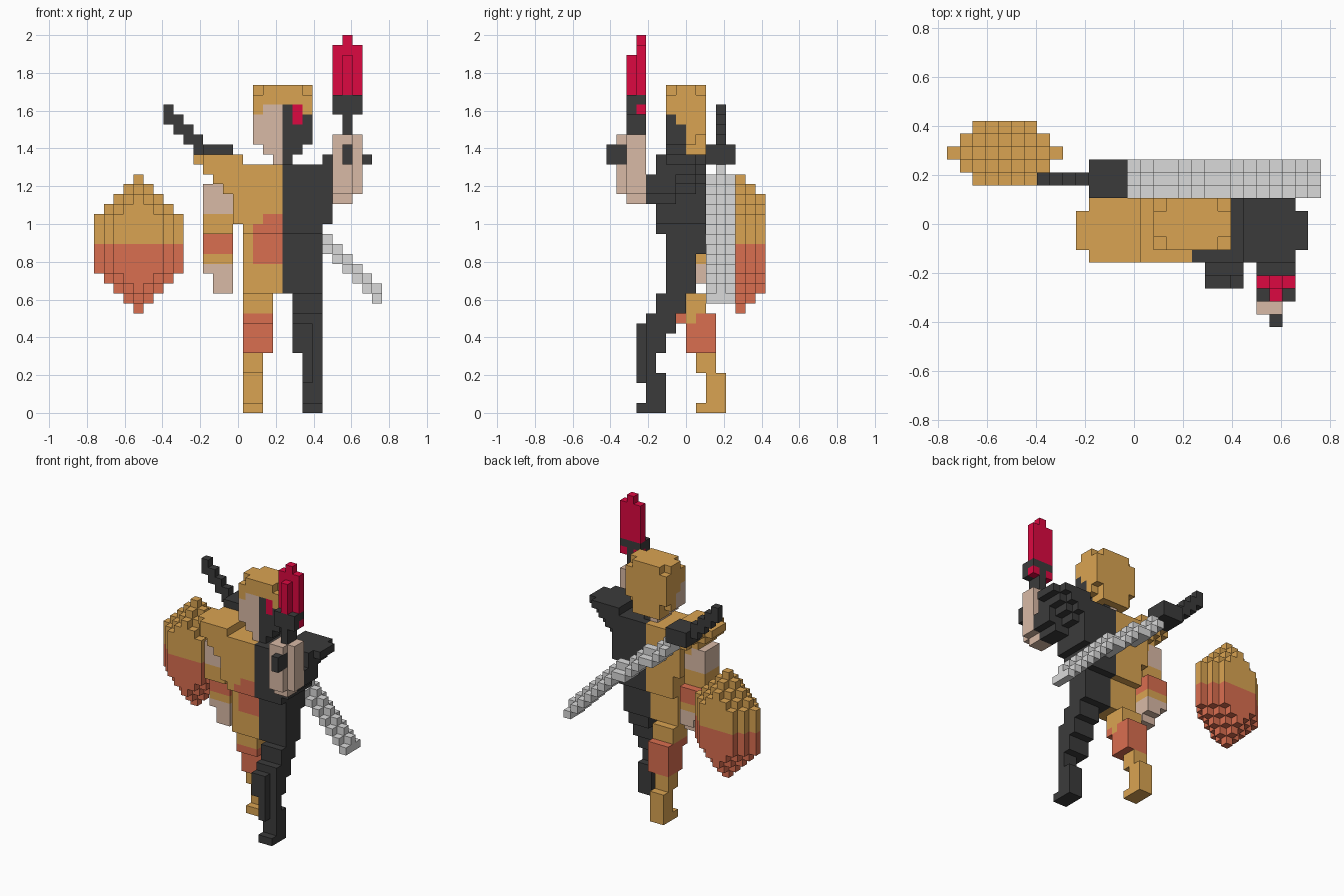
import bpy
import bmesh
from mathutils import Vector

cube = bpy.data.objects.get("Cube")
if cube:
    bpy.data.objects.remove(cube, do_unlink=True)

# Block grid: unit size and the grid point that lies on the origin
UNIT = 2 / 38
ORIGIN = Vector((14.5, 8, 0))
MIRROR = 38  # twice the body's centre column

COLOURS = {
    "gold": (218, 164, 82),
    "black": (59, 59, 59),
    "coral": (218, 110, 80),
    "tan": (217, 186, 166),
    "silver": (218, 218, 218),
    "crimson": (220, 8, 65),
}


def linear(value):
    value /= 255
    return value / 12.92 if value < 0.04 else ((value + 0.055) / 1.055) ** 2.4


def make_material(name, rgb):
    material = bpy.data.materials.new(name)
    material.use_nodes = True
    colour = [linear(c) for c in rgb] + [1]
    material.diffuse_color = colour
    shader = material.node_tree.nodes["Principled BSDF"]
    shader.inputs["Base Color"].default_value = colour
    shader.inputs["Roughness"].default_value = 0.9
    return material


materials = [make_material(name, rgb) for name, rgb in COLOURS.items()]
slots = list(COLOURS)
blocks = {}


def box(part, colour, xs, ys, zs):
    """Fill a range of blocks; later boxes replace earlier ones."""
    for x in range(*xs):
        for y in range(*ys):
            for z in range(*zs):
                blocks[x, y, z] = (part, colour)


def pair(part, right, left, xs, ys, zs):
    """Fill a box on the right half and its mirror on the left half."""
    box(part, right, xs, ys, zs)
    box(part, left, (MIRROR - xs[1], MIRROR - xs[0]), ys, zs)


def halves(part, xs, ys, zs):
    pair(part, "gold", "black", xs, ys, zs)


# Torso: tapering from wide shoulders to narrow hips
halves("torso", (10, 11), (6, 9), (25, 26))
halves("torso", (11, 15), (5, 10), (25, 26))
halves("torso", (11, 12), (5, 9), (24, 25))
halves("torso", (12, 19), (5, 10), (24, 25))
halves("torso", (12, 13), (5, 9), (23, 24))
halves("torso", (13, 19), (5, 10), (23, 24))
halves("torso", (13, 14), (5, 9), (22, 23))
halves("torso", (14, 19), (5, 10), (19, 23))
halves("torso", (15, 19), (5, 10), (18, 19))
halves("torso", (15, 19), (6, 10), (16, 18))
halves("torso", (15, 19), (6, 9), (12, 16))
# Belly patch
box("torso", "coral", (16, 19), (5, 7), (18, 20))
box("torso", "coral", (16, 19), (6, 7), (15, 18))
box("torso", "gold", (16, 17), (5, 6), (19, 20))

# Head: split face under a rounded cap of hair
box("head", "gold", (16, 22), (6, 10), (30, 33))
box("head", "gold", (16, 22), (8, 10), (27, 30))
box("head", "gold", (17, 21), (8, 10), (26, 27))
pair("head", "tan", "black", (16, 19), (6, 8), (27, 30))
pair("head", "tan", "black", (17, 19), (6, 8), (26, 27))
pair("head", "tan", "black", (18, 19), (6, 9), (25, 26))
pair("head", "tan", "black", (17, 19), (6, 7), (30, 31))
pair("head", "gold", "gold", (16, 17), (7, 8), (29, 30))
box("head", "crimson", (20, 21), (6, 7), (29, 31))
for x in (16, 21):
    for corner in ((6, 32), (9, 32), (9, 27)):
        del blocks[(x, *corner)]

# Right arm hanging down, with coloured bands
box("right_arm", "tan", (11, 13), (6, 9), (20, 23))
box("right_arm", "tan", (13, 14), (6, 9), (20, 22))
box("right_arm", "gold", (11, 14), (6, 9), (18, 20))
box("right_arm", "coral", (11, 14), (7, 10), (16, 18))
box("right_arm", "gold", (11, 14), (7, 10), (15, 16))
box("right_arm", "tan", (11, 14), (7, 10), (14, 15))
box("right_arm", "tan", (12, 14), (7, 10), (13, 14))
box("right_arm", "tan", (12, 14), (7, 9), (12, 13))

# Left arm reaching forward, forearm raised
box("left_arm", "black", (24, 27), (4, 7), (22, 24))
box("left_arm", "black", (24, 26), (4, 7), (21, 22))
box("left_forearm", "tan", (24, 27), (2, 4), (22, 28))
box("left_forearm", "tan", (24, 26), (1, 2), (22, 28))
box("left_forearm", "tan", (24, 26), (2, 4), (21, 22))
box("left_forearm", "black", (25, 26), (0, 2), (25, 27))

# Torch: stick, cup and flame
box("torch", "black", (25, 26), (2, 4), (28, 30))
box("torch", "black", (24, 27), (2, 4), (30, 32))
for x in (24, 26):
    box("torch", "crimson", (x, x + 1), (3, 4), (30, 31))
box("torch_flame", "crimson", (24, 27), (3, 4), (32, 37))
box("torch_flame", "crimson", (25, 26), (3, 4), (37, 38))
box("torch_flame", "crimson", (25, 26), (2, 3), (32, 36))

# Right leg trailing behind
box("right_leg", "gold", (15, 18), (7, 10), (10, 12))
box("right_leg", "coral", (15, 18), (8, 11), (6, 10))
box("right_leg", "coral", (15, 18), (7, 8), (9, 10))
box("right_leg", "gold", (17, 18), (8, 9), (9, 10))
box("right_leg", "gold", (15, 17), (9, 11), (4, 6))
box("right_leg", "gold", (15, 17), (10, 12), (1, 4))
box("right_leg", "gold", (15, 17), (9, 12), (0, 1))

# Left leg stepping forward
box("left_leg", "black", (20, 23), (5, 8), (10, 12))
box("left_leg", "black", (20, 23), (4, 7), (8, 10))
box("left_leg", "black", (20, 22), (3, 4), (6, 9))
box("left_leg", "black", (20, 23), (4, 6), (6, 8))
box("left_leg", "black", (21, 22), (3, 4), (3, 6))
box("left_leg", "black", (21, 23), (4, 5), (3, 6))
box("left_leg", "black", (21, 23), (4, 6), (0, 4))
box("left_leg", "black", (21, 23), (3, 6), (0, 1))

# Sword slung diagonally across the back, its blade ridged along the middle
for step in range(4):
    box("sword_handle", "black", (7 + step, 8 + step), (11, 12), (29 - step, 31 - step))
box("sword_guard", "black", (11, 14), (10, 13), (25, 27))
for x in range(14, 29):
    top = 41 - x if x > 22 else 25 - int((x - 14) * 7 / 9 + 0.5)
    box("sword_blade", "silver", (x, x + 1), (10, 13), (top - 2, top - 1))
    box("sword_blade", "silver", (x, x + 1), (11, 12), (top - 1, top))

# Floating lantern: stepped columns, shorter away from the centre
for dx in range(-4, 5):
    for dy in range(-2, 3):
        away = abs(dx) + abs(dy)
        if away <= 4:
            xs, ys = (4 + dx, 5 + dx), (13 + dy, 14 + dy)
            box("lantern", "coral", xs, ys, (10 + away, 17))
            box("lantern", "gold", xs, ys, (17, 24 - away))


def add_face(mesh, cell, axis, sign, colour):
    """Add one outward block side."""
    normal, u, v = Vector(), Vector(), Vector()
    normal[axis], u[(axis + 1) % 3], v[(axis + 2) % 3] = sign, 0.5, 0.5
    centre = Vector(cell) + Vector((0.5, 0.5, 0.5)) + normal / 2 - ORIGIN
    corners = [centre - u - v, centre + u - v, centre + u + v, centre - u + v]
    if sign < 0:
        corners.reverse()
    face = mesh.faces.new([mesh.verts.new(c * UNIT) for c in corners])
    face.material_index = slots.index(colour)


# Skin each part with its exposed block sides
for part in sorted({entry[0] for entry in blocks.values()}):
    bm = bmesh.new()
    for cell, (owner, colour) in blocks.items():
        if owner != part:
            continue
        for axis in range(3):
            for sign in (-1, 1):
                beside = list(cell)
                beside[axis] += sign
                if tuple(beside) not in blocks:
                    add_face(bm, cell, axis, sign, colour)
    bmesh.ops.remove_doubles(bm, verts=bm.verts[:], dist=UNIT / 100)
    mesh = bpy.data.meshes.new(part)
    bm.to_mesh(mesh)
    bm.free()
    for material in materials:
        mesh.materials.append(material)
    bpy.context.collection.objects.link(bpy.data.objects.new(part, mesh))
